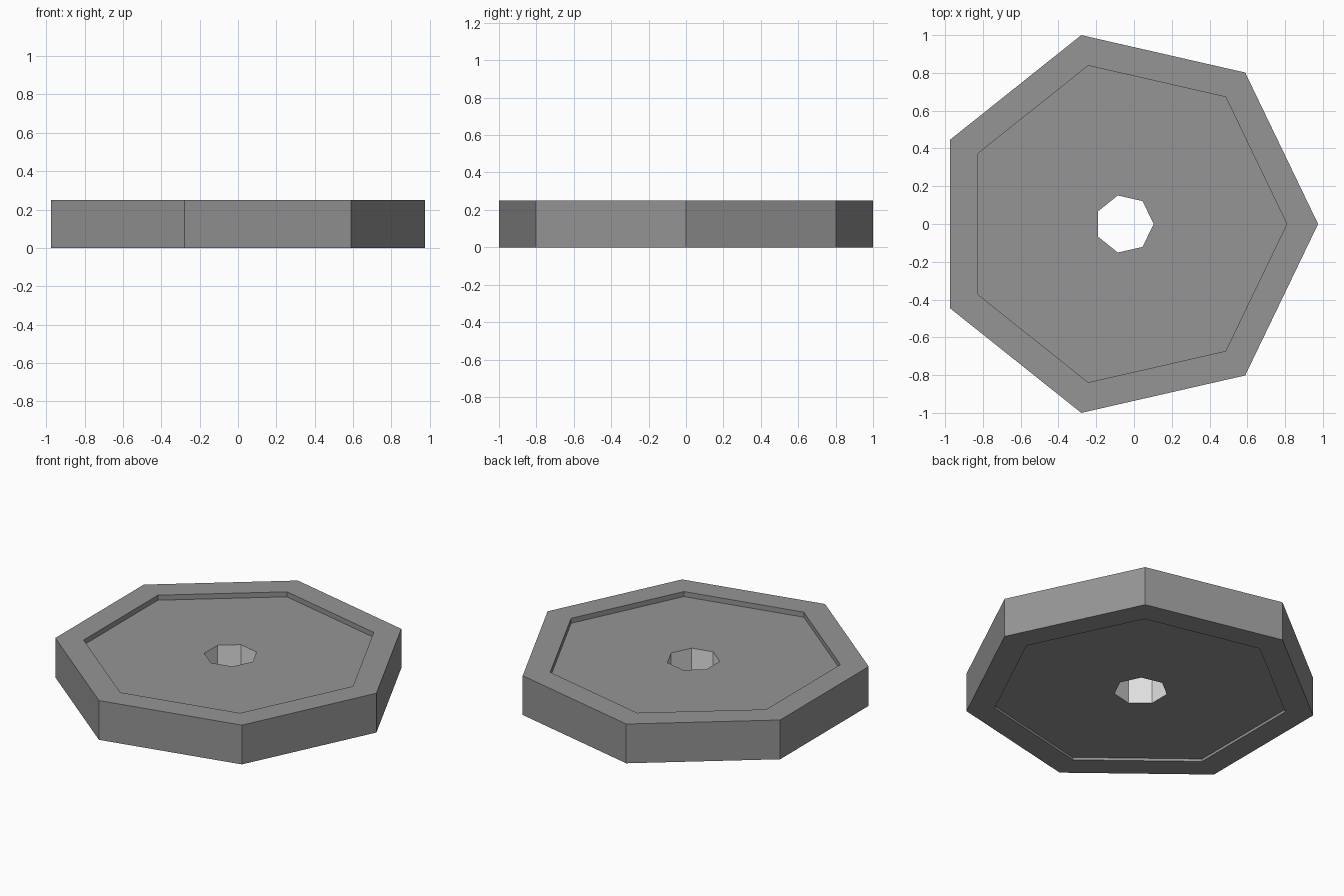
import bpy
import bmesh
from math import cos, sin, tau

cube = bpy.data.objects.get("Cube")
if cube:
    bpy.data.objects.remove(cube, do_unlink=True)

SIDES = 7
CENTRE_X = -0.051


def flat_material(name, value):
    mat = bpy.data.materials.new(name)
    mat.use_nodes = True
    colour = (value, value, value, 1)
    mat.diffuse_color = colour
    mat.node_tree.nodes["Principled BSDF"].inputs["Base Color"].default_value = colour
    return mat


def ring(bm, radius, z):
    return [bm.verts.new((CENTRE_X + radius * cos(tau * i / SIDES),
                          radius * sin(tau * i / SIDES), z))
            for i in range(SIDES)]


# Closed cross-section (radius, height), from the bore's foot outwards and back
OUTER, RECESS, BORE = 1.0257, 0.86, 0.155
profile = [(BORE, 0.017), (RECESS, 0.017), (RECESS, 0), (OUTER, 0),
           (OUTER, 0.25), (RECESS, 0.25), (RECESS, 0.218), (BORE, 0.218)]

# Seven-sided disc with a shallow recess on both faces and a through bore
bm = bmesh.new()
rings = [ring(bm, r, z) for r, z in profile]
for k, lower in enumerate(rings):
    upper = rings[(k + 1) % len(rings)]
    for i in range(SIDES):
        j = (i + 1) % SIDES
        face = bm.faces.new((lower[i], lower[j], upper[j], upper[i]))
        # The last strip is the bore wall
        face.material_index = int(k == len(rings) - 1)
bmesh.ops.recalc_face_normals(bm, faces=bm.faces)

mesh = bpy.data.meshes.new("heptagonal_disc")
bm.to_mesh(mesh)
bm.free()
mesh.materials.append(flat_material("mid grey", 0.3))
mesh.materials.append(flat_material("light grey", 0.75))
disc = bpy.data.objects.new("heptagonal_disc", mesh)
bpy.context.collection.objects.link(disc)
